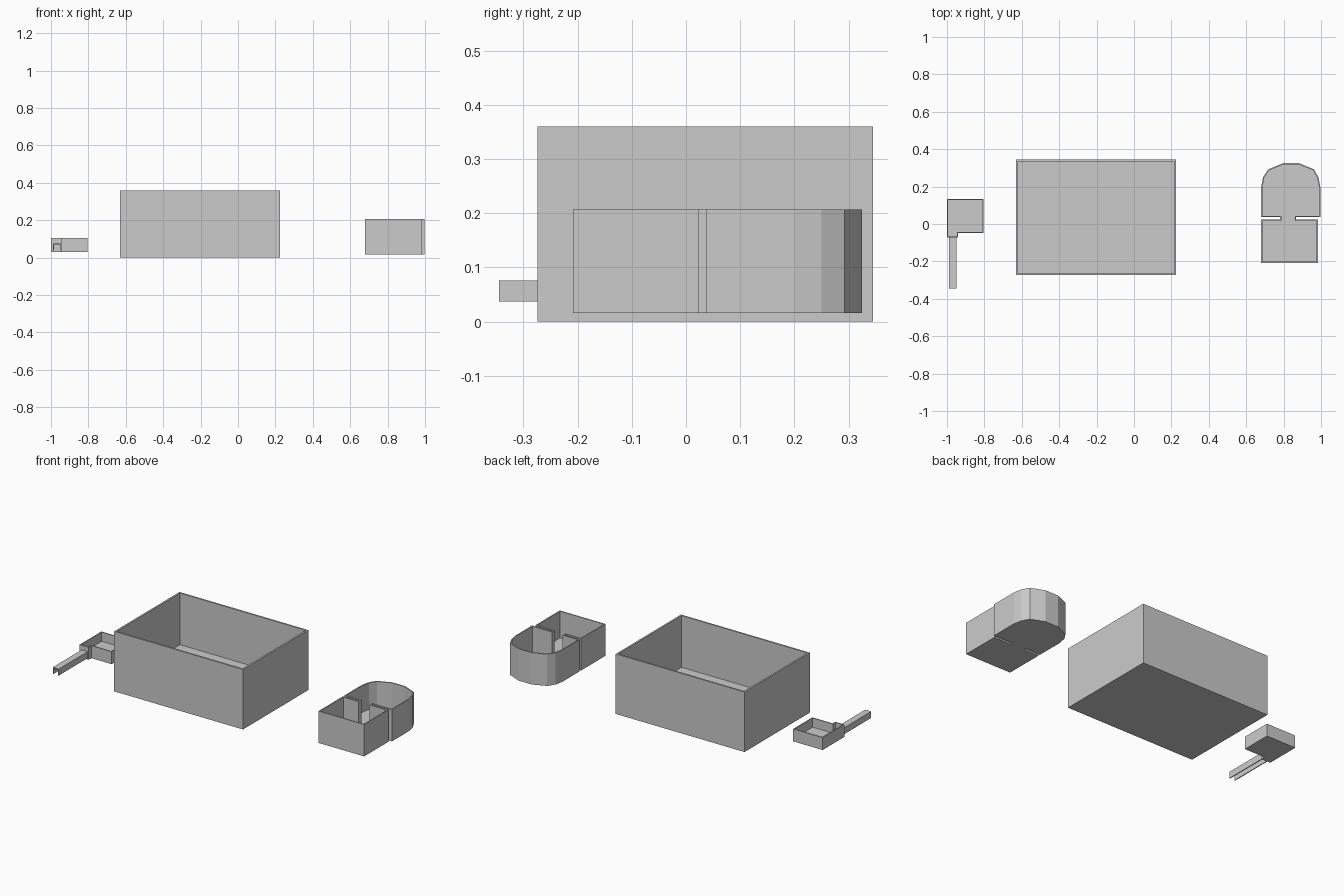
import bpy, bmesh
from mathutils import Vector

if "Cube" in bpy.data.objects:
    bpy.data.objects.remove(bpy.data.objects["Cube"])


def link(bm, name):
    bmesh.ops.recalc_face_normals(bm, faces=bm.faces[:])
    me = bpy.data.meshes.new(name)
    bm.to_mesh(me)
    bm.free()
    ob = bpy.data.objects.new(name, me)
    bpy.context.collection.objects.link(ob)
    return ob


def inset(pts, t):
    """Mitred inward offset of a counter-clockwise outline."""
    out = []
    for i, p in enumerate(pts):
        p = Vector(p)
        a = (p - Vector(pts[i - 1])).normalized()
        b = (Vector(pts[(i + 1) % len(pts)]) - p).normalized()
        na, nb = Vector((-a.y, a.x)), Vector((-b.y, b.x))
        out.append(p + (na + nb) * t / (1 + na.dot(nb)))
    return out


def open_tray(name, pts, z0, z1, floor, t):
    """Open-topped container with walls t thick following the outline."""
    bm = bmesh.new()
    inner = inset(pts, t)
    rings = [[bm.verts.new((p[0], p[1], z)) for p in loop]
             for loop, z in ((pts, z0), (pts, z1), (inner, z1), (inner, floor))]
    n = len(pts)
    for lo, hi in zip(rings, rings[1:]):
        for i in range(n):
            j = (i + 1) % n
            bm.faces.new((lo[i], lo[j], hi[j], hi[i]))
    bm.faces.new(rings[0])
    bm.faces.new(rings[-1])
    return link(bm, name)


# large rectangular bin
open_tray("large_bin",
          [(-0.63, -0.274), (0.225, -0.274), (0.225, 0.345), (-0.63, 0.345)],
          0.0, 0.36, 0.05, 0.01)

# round-backed cup with two slits that leave a narrow neck
open_tray("divided_cup",
          [(0.68, -0.208), (0.983, -0.208), (0.983, 0.024), (0.867, 0.024),
           (0.867, 0.037), (0.996, 0.037), (0.996, 0.2), (0.986, 0.25),
           (0.963, 0.292), (0.883, 0.325), (0.797, 0.325), (0.717, 0.292),
           (0.69, 0.25), (0.68, 0.2), (0.68, 0.037), (0.781, 0.037),
           (0.781, 0.024), (0.68, 0.024)],
          0.016, 0.207, 0.047, 0.007)

# small scoop tray with a stub where the handle joins
open_tray("scoop_tray",
          [(-1.0, -0.073), (-0.94, -0.073), (-0.94, -0.048), (-0.805, -0.048),
           (-0.805, 0.133), (-1.0, 0.133)],
          0.03, 0.105, 0.05, 0.006)

# scoop handle: channel open underneath
x0, x1, z0, z1, t = -0.988, -0.948, 0.037, 0.076, 0.005
section = [(x0, z0), (x0 + t, z0), (x0 + t, z1 - t), (x1 - t, z1 - t),
           (x1 - t, z0), (x1, z0), (x1, z1), (x0, z1)]
bm = bmesh.new()
face = bm.faces.new([bm.verts.new((x, -0.345, z)) for x, z in section])
res = bmesh.ops.extrude_face_region(bm, geom=[face], use_keep_orig=True)
moved = [g for g in res["geom"] if isinstance(g, bmesh.types.BMVert)]
bmesh.ops.translate(bm, verts=moved, vec=(0, 0.273, 0))
link(bm, "scoop_handle")
